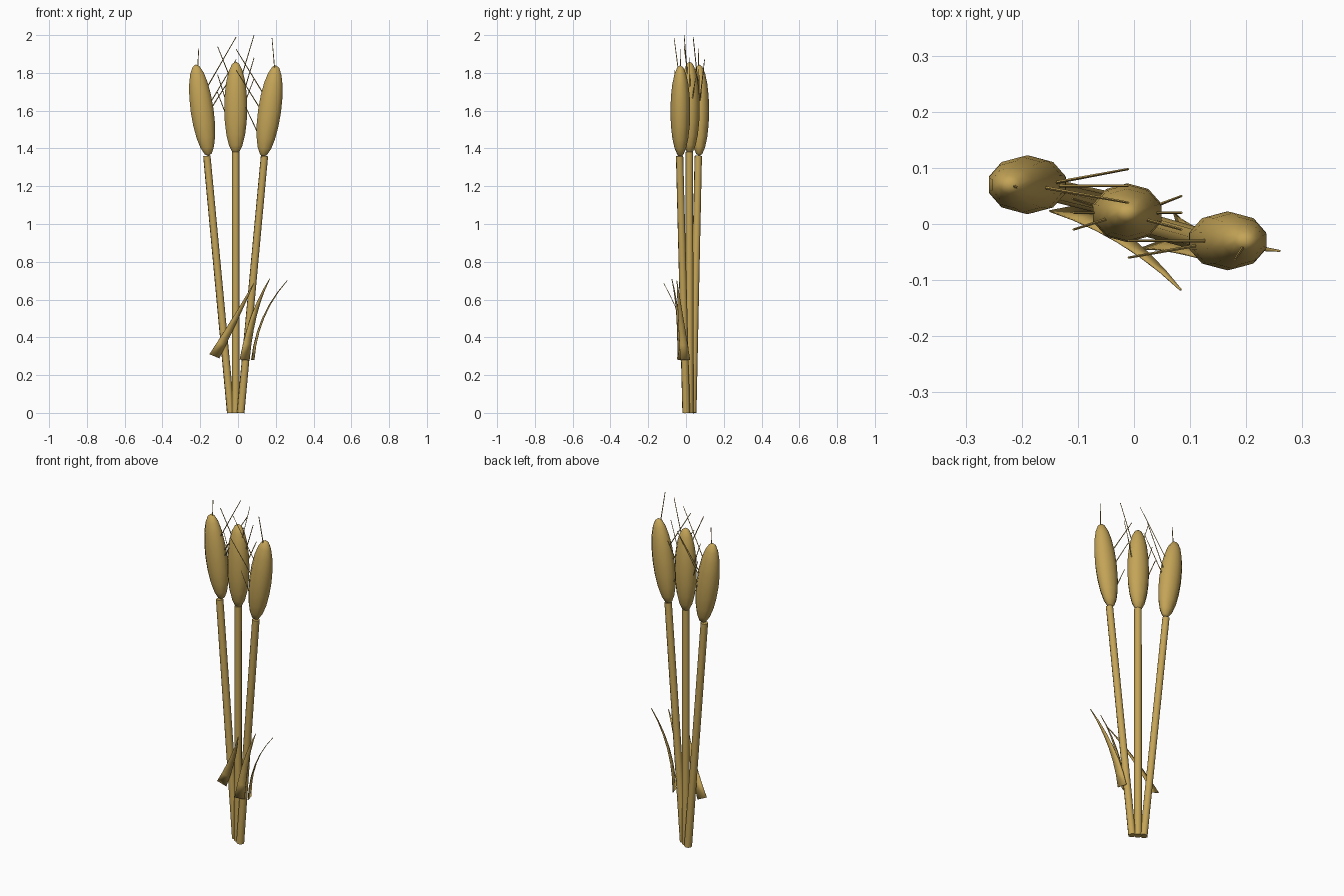
import bpy, bmesh, math
from mathutils import Vector, Matrix

if "Cube" in bpy.data.objects:
    bpy.data.objects.remove(bpy.data.objects["Cube"])

straw = bpy.data.materials.new("golden_straw")
straw.diffuse_color = (0.55, 0.37, 0.095, 1)
straw.use_nodes = True
straw.node_tree.nodes["Principled BSDF"].inputs["Base Color"].default_value = straw.diffuse_color


def finish(name, bm, smooth=None):
    mesh = bpy.data.meshes.new(name)
    bm.to_mesh(mesh)
    bm.free()
    obj = bpy.data.objects.new(name, mesh)
    bpy.context.collection.objects.link(obj)
    mesh.materials.append(straw)
    if smooth:
        bpy.ops.object.select_all(action='DESELECT')
        obj.select_set(True)
        bpy.context.view_layer.objects.active = obj
        bpy.ops.object.shade_smooth_by_angle(angle=math.radians(smooth))
    return obj


def add_rod(bm, a, b, r1, r2, sides):
    a, b = Vector(a), Vector(b)
    d = b - a
    m = Matrix.Translation((a + b) / 2) @ d.to_track_quat('Z', 'Y').to_matrix().to_4x4()
    bmesh.ops.create_cone(bm, cap_ends=True, segments=sides, radius1=r1,
                          radius2=r2, depth=d.length, matrix=m)


def stem(name, a, b):
    bm = bmesh.new()
    add_rod(bm, a, b, 0.021, 0.02, 8)
    finish(name, bm, 50)


def head(name, center, tilt):
    bm = bmesh.new()
    m = (Matrix.Translation(center) @ Matrix.Rotation(math.radians(tilt), 4, 'Y')
         @ Matrix.Diagonal((0.064, 0.0525, 0.245, 1)))
    bmesh.ops.create_uvsphere(bm, u_segments=10, v_segments=10, radius=1, matrix=m)
    finish(name, bm, 80)


def awns(name, lines):
    bm = bmesh.new()
    for a, b in lines:
        add_rod(bm, a, b, 0.003, 0.002, 4)
    finish(name, bm)


def leaf(name, p0, p1, p2, side):
    # tapered ribbon along a quadratic curve
    p0, p1, p2, side = map(Vector, (p0, p1, p2, side))
    bm = bmesh.new()
    rows, n = [], 6
    for i in range(n + 1):
        t = i / n
        c = p0 * (1 - t) ** 2 + p1 * 2 * t * (1 - t) + p2 * t * t
        w = side * (0.5 * (1 - 0.95 * t))
        rows.append((bm.verts.new(c - w), bm.verts.new(c + w)))
    for (a, b), (c, d) in zip(rows, rows[1:]):
        bm.faces.new((a, b, d, c))
    obj = finish(name, bm, 60)
    mod = obj.modifiers.new("thickness", 'SOLIDIFY')
    mod.thickness = 0.003
    mod.offset = 0


# stems
stem("left_stem", (-0.038, 0.035, 0), (-0.165, 0.065, 1.36))
stem("middle_stem", (-0.012, 0.018, 0), (-0.012, 0.018, 1.38))
stem("right_stem", (0.014, 0.001, 0), (0.14, -0.034, 1.36))

# seed heads
head("left_head", (-0.19, 0.07, 1.602), -8)
head("middle_head", (-0.012, 0.02, 1.615), 0)
head("right_head", (0.167, -0.03, 1.598), 8)

# bristles
awns("left_bristles", [
    ((-0.215, 0.068, 1.79), (-0.208, 0.065, 1.93)),
    ((-0.16, 0.065, 1.73), (-0.01, 0.038, 1.99)),
    ((-0.15, 0.068, 1.60), (-0.01, 0.068, 1.82)),
    ((-0.16, 0.07, 1.62), (-0.01, 0.098, 1.87)),
])
awns("middle_bristles", [
    ((-0.02, 0.018, 1.72), (-0.108, -0.01, 1.94)),
    ((-0.04, 0.02, 1.58), (-0.108, 0.02, 1.79)),
    ((-0.045, 0.025, 1.53), (-0.11, 0.045, 1.70)),
    ((-0.005, 0.015, 1.70), (0.085, -0.01, 2.0)),
    ((0.02, 0.02, 1.66), (0.085, 0.02, 1.88)),
    ((0.02, 0.025, 1.60), (0.085, 0.05, 1.77)),
])
awns("right_bristles", [
    ((0.195, -0.04, 1.81), (0.18, -0.063, 1.985)),
    ((0.14, -0.03, 1.68), (-0.01, -0.03, 1.925)),
    ((0.13, -0.035, 1.59), (-0.01, -0.06, 1.815)),
    ((0.12, -0.03, 1.45), (0.04, -0.03, 1.62)),
])

# leaves
leaf("left_leaf", (-0.125, 0.028, 0.30), (-0.01, -0.015, 0.50), (0.083, -0.117, 0.685), (0.052, 0.01, -0.022))
leaf("middle_leaf", (0.035, -0.035, 0.28), (0.07, -0.035, 0.54), (0.168, -0.075, 0.71), (0.052, 0.02, -0.004))
leaf("right_leaf", (0.078, -0.004, 0.28), (0.10, -0.03, 0.52), (0.26, -0.048, 0.70), (0.015, -0.052, 0))
